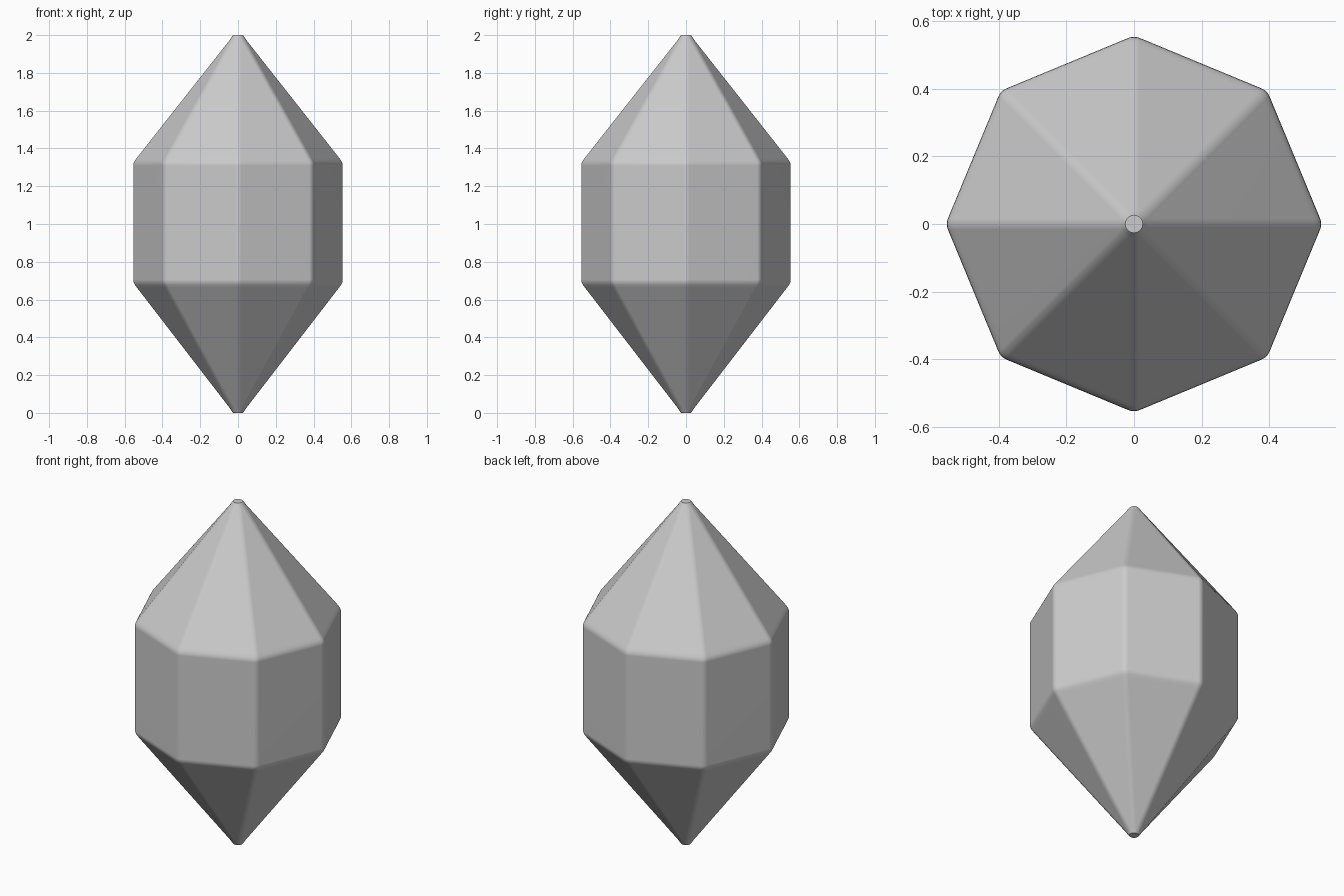
import bpy, bmesh
from math import pi, cos, sin

if "Cube" in bpy.data.objects:
    bpy.data.objects.remove(bpy.data.objects["Cube"])

SEG = 4  # fillet segments per corner


def ring(bm, core, rho, z):
    """Octagon with rounded corners: core octagon radius plus fillet radius."""
    pts = []
    for k in range(8):
        a = k * pi / 4
        for i in range(SEG + 1):
            b = a - pi / 8 + (pi / 4) * (0.02 + 0.96 * i / SEG)
            pts.append(bm.verts.new((core * cos(a) + rho * cos(b),
                                     core * sin(a) + rho * sin(b), z)))
    return pts


# Half profile (core radius, corner fillet, z), softened at tip and belt
lower = [(0.0, 0.026, 0.0), (0.0, 0.031, 0.006), (0.001, 0.042, 0.025),
         (0.492, 0.042, 0.662), (0.502, 0.043, 0.677),
         (0.508, 0.044, 0.69), (0.51, 0.044, 0.705)]
upper = [(c, r, 2.0 - (z if z < 0.5 else z - 0.014)) for c, r, z in reversed(lower)]

# Crystal body
bm = bmesh.new()
rings = [ring(bm, *p) for p in lower + upper]
for r0, r1 in zip(rings, rings[1:]):
    n = len(r0)
    for i in range(n):
        j = (i + 1) % n
        bm.faces.new((r0[i], r0[j], r1[j], r1[i]))
bm.faces.new(list(reversed(rings[0])))
bm.faces.new(rings[-1])
mesh = bpy.data.meshes.new("crystal")
bm.to_mesh(mesh)
bm.free()
crystal = bpy.data.objects.new("crystal", mesh)
bpy.context.collection.objects.link(crystal)

# Smooth fillets, flat-looking facets
bpy.context.view_layer.objects.active = crystal
crystal.select_set(True)
bpy.ops.object.shade_smooth_by_angle(angle=pi / 6)
wn = crystal.modifiers.new("facet_normals", 'WEIGHTED_NORMAL')
wn.keep_sharp = True
